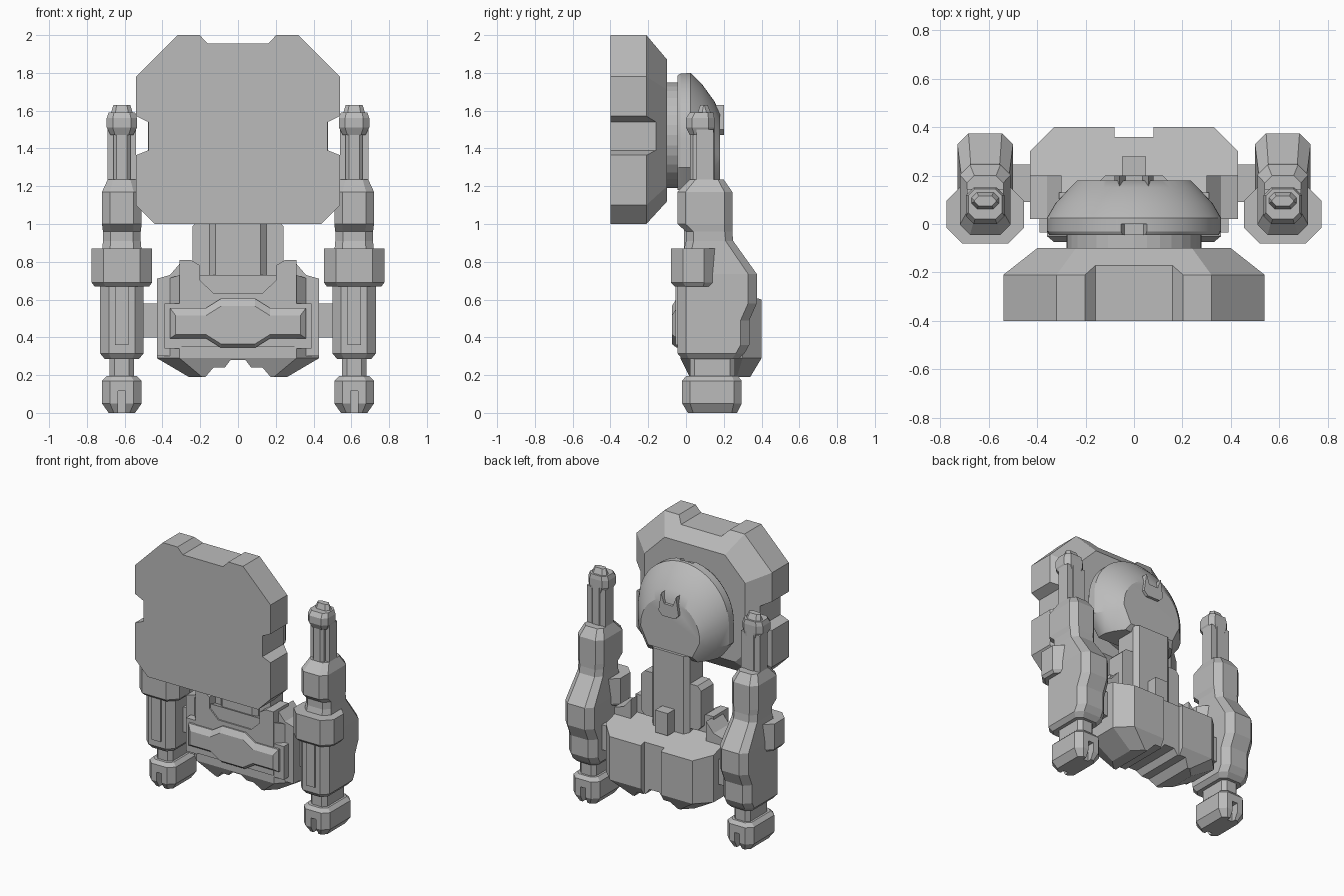
import bpy, bmesh, math

if "Cube" in bpy.data.objects:
    bpy.data.objects.remove(bpy.data.objects["Cube"])

COLOUR = (0.5, 0.5, 0.5, 1)
grey = bpy.data.materials.new("plain grey")
grey.use_nodes = True
grey.diffuse_color = COLOUR
grey.node_tree.nodes["Principled BSDF"].inputs["Base Color"].default_value = COLOUR

ARM_X = 0.615       # centre line of each arm
ARM_HALF = 0.115    # half width of the arm casing
ARM_FRONT = -0.045


def loft(name, rings, mirror=False):
    """Skin a list of equal-length point rings and cap both ends."""
    bm = bmesh.new()
    loops = [[bm.verts.new(point) for point in ring] for ring in rings]
    count = len(loops[0])
    for lower, upper in zip(loops, loops[1:]):
        for i in range(count):
            j = (i + 1) % count
            bm.faces.new((lower[i], lower[j], upper[j], upper[i]))
    bm.faces.new(reversed(loops[0]))
    bm.faces.new(loops[-1])
    bmesh.ops.recalc_face_normals(bm, faces=bm.faces)
    mesh = bpy.data.meshes.new(name)
    bm.to_mesh(mesh)
    bm.free()
    mesh.materials.append(grey)
    part = bpy.data.objects.new(name, mesh)
    bpy.context.collection.objects.link(part)
    if mirror:
        mirror_x(part)
    return part


def mirror_x(part):
    part.modifiers.new("Mirror", 'MIRROR').use_mirror_merge = False


def symmetric(half_outline):
    return half_outline + [(-x, v) for x, v in reversed(half_outline)]


def chamfered(half, low, high, low_corner, high_corner=None, centre=0):
    """Rectangle outline with cut corners, as pairs of x and the other axis."""
    high_corner = low_corner if high_corner is None else high_corner
    outline = symmetric([(half - low_corner, low), (half, low + low_corner),
                         (half, high - high_corner), (half - high_corner, high)])
    return [(centre + x, v) for x, v in outline]


def upright(outline, y):
    return [(x, y, z) for x, z in outline]


def level(outline, z):
    return [(x, y, z) for x, y in outline]


def prism(name, outline, front, back, mirror=False):
    return loft(name, [upright(outline, front), upright(outline, back)], mirror)


def box(name, left, right, front, back, bottom, top, mirror=False):
    corners = [(left, bottom), (right, bottom), (right, top), (left, top)]
    return prism(name, corners, front, back, mirror)


def arm_ring(z, half, front, back):
    """Horizontal section of an arm part, its corners cut in proportion."""
    return level(chamfered(half, front, back, half * 0.4, centre=ARM_X), z)


def cut(part, cutter):
    modifier = part.modifiers.new("Cut", 'BOOLEAN')
    modifier.object = cutter
    modifier.solver = 'EXACT'
    cutter.hide_render = True
    depsgraph = bpy.context.evaluated_depsgraph_get()
    part.data = bpy.data.meshes.new_from_object(part.evaluated_get(depsgraph))
    part.modifiers.clear()
    bpy.data.objects.remove(cutter)


# Large face plate, tapered behind and notched on the top and sides
front_outline = chamfered(half=0.54, low=1, high=2, low_corner=0.1, high_corner=0.22)
back_outline = chamfered(half=0.4, low=1.12, high=1.87, low_corner=0.08, high_corner=0.16)
plate = loft("face_plate", [upright(front_outline, -0.4), upright(front_outline, -0.21),
                            upright(back_outline, -0.1)])
cut(plate, prism("top_notch", symmetric([(0.16, 1.955), (0.25, 2.05)]), -0.5, 0))
for side in (-1, 1):
    notch = [(side * x, z) for x, z in ((0.475, 1.39), (0.6, 1.34), (0.6, 1.6), (0.475, 1.54))]
    cut(plate, prism("side_notch", notch, -0.5, -0.16))

# Round joint between plate and head
STEPS = 32
turns = [math.tau * step / STEPS for step in range(STEPS)]
prism("plate_joint", [(0.28 * math.cos(t), 1.47 + 0.28 * math.sin(t)) for t in turns],
      front=-0.11, back=-0.03)


# Arched head shell, shrinking towards a flat back
def arch(y, radius, top, bottom=1.18):
    angles = [math.pi * step / STEPS for step in range(STEPS + 1)]
    curve = [(radius * math.cos(a), top - radius + radius * math.sin(a)) for a in angles]
    jaw, chin = bottom + 0.12, radius * 0.75
    return upright(curve + [(-radius, jaw), (-chin, bottom), (chin, bottom), (radius, jaw)], y)


head = loft("head_shell", [
    arch(y=ARM_FRONT, radius=0.35, top=1.79),
    arch(y=-0.03, radius=0.36, top=1.8),
    arch(y=0.025, radius=0.36, top=1.8),
    arch(y=0.085, radius=0.325, top=1.74),
    arch(y=0.15, radius=0.265, top=1.65),
    arch(y=0.18, radius=0.235, top=1.59, bottom=1.22)])
cut(head, prism("brow_notch", symmetric([(0.04, 1.77), (0.08, 1.85)]), -0.1, 0))
bpy.ops.object.select_all(action='DESELECT')
head.select_set(True)
bpy.context.view_layer.objects.active = head
bpy.ops.object.shade_smooth_by_angle(angle=math.radians(28))
prism("head_crest", symmetric([(0.035, 1.56), (0.06, 1.63), (0.08, 1.5), (0.05, 1.47)]),
      front=0.1, back=0.2)

# Neck column with blocks at its sides and back
column = chamfered(half=0.15, low=-0.01, high=0.2, low_corner=0.03)
loft("neck_column", [level(column, 0.6), level(column, 1.22)])
prism("neck_side_block", chamfered(half=0.24, low=0.7, high=1.02, low_corner=0.03),
      front=0.03, back=0.17)
box("neck_back_block", left=-0.05, right=0.05, front=0.17, back=0.28, bottom=0.66, top=0.82)

# Torso with a sloping top, a tapered underside, a back notch and an arch below
foot = chamfered(half=0.43, low=-0.03, high=0.4, low_corner=0.12, high_corner=0.1)
sole = chamfered(half=0.26, low=0.02, high=0.34, low_corner=0.07)
torso = loft("torso", [
    level(sole, 0.19), level(foot, 0.29), level(foot, 0.59),
    [(x, y, 0.6 + 0.3 * (0.4 - y)) for x, y in foot]])
cut(torso, prism("back_notch", symmetric([(0.08, 0), (0.08, 1)]), front=0.36, back=0.5))
cut(torso, prism("under_arch", symmetric([(0.04, 0.28), (0.07, 0.24), (0.13, 0.24), (0.19, 0.17)]),
                 front=-0.2, back=0.6))

# Chest collar, open in the middle, with a shoulder at each side
prism("chest_collar", symmetric([(0.13, 0.635), (0.2, 0.7), (0.2, 0.78), (0.25, 0.81),
                                 (0.31, 0.81), (0.31, 0.35)]), front=-0.04, back=0.13)
prism("chest_shoulder", [(0.3, 0.8), (0.36, 0.73), (0.43, 0.71), (0.43, 0.3), (0.3, 0.3)],
      front=0.02, back=0.2, mirror=True)


# Raised belt with a bulge in the middle
def belt_outline(reach, band, bulge, middle):
    upper = [(0.04, bulge), (0.09, bulge), (0.17, band), (reach, band)]
    lower = [(x, -v) for x, v in reversed(upper)]
    return [(x, middle + v) for x, v in symmetric(upper + lower)]


rim = belt_outline(reach=0.36, band=0.08, bulge=0.13, middle=0.475)
loft("belt", [upright(rim, 0.03), upright(rim, -0.05),
              upright(belt_outline(reach=0.33, band=0.05, bulge=0.1, middle=0.465), -0.075)])
box("belt_frame", left=0.3, right=0.39, front=-0.035, back=0.08, bottom=0.34, top=0.58, mirror=True)
box("arm_axle", left=0.4, right=0.53, front=0.09, back=0.245, bottom=0.4, top=0.58, mirror=True)

# Arm casing, kinked along its back edge and narrowed above the cuff
loft("arm_casing", [
    arm_ring(z=0.285, half=0.09, front=-0.02, back=0.28),
    arm_ring(z=0.315, half=ARM_HALF, front=ARM_FRONT, back=0.31),
    arm_ring(z=0.36, half=ARM_HALF, front=ARM_FRONT, back=0.335),
    arm_ring(z=0.49, half=ARM_HALF, front=ARM_FRONT, back=0.335),
    arm_ring(z=0.58, half=ARM_HALF, front=ARM_FRONT, back=0.375),
    arm_ring(z=0.735, half=ARM_HALF, front=ARM_FRONT, back=0.375),
    arm_ring(z=0.91, half=0.1, front=0, back=0.25),
    arm_ring(z=0.96, half=0.1, front=0, back=0.245),
    arm_ring(z=1, half=0.105, front=ARM_FRONT, back=0.245),
    arm_ring(z=1.17, half=0.105, front=ARM_FRONT, back=0.245),
    arm_ring(z=1.235, half=0.075, front=0.02, back=0.2)], mirror=True)
box("arm_front_rib", left=ARM_X - 0.035, right=ARM_X + 0.035, front=-0.055, back=0.05,
    bottom=0.36, top=0.68, mirror=True)

# Octagonal cuff around the elbow
loft("arm_cuff", [arm_ring(z=0.67, half=0.145, front=-0.06, back=0.15),
                  arm_ring(z=0.69, half=0.16, front=-0.08, back=0.16),
                  arm_ring(z=0.87, half=0.16, front=-0.08, back=0.16)], mirror=True)

# Wrist and slotted fist
loft("wrist", [arm_ring(z, half=0.065, front=0.02, back=0.26) for z in (0.17, 0.31)], mirror=True)
fist = loft("fist", [arm_ring(z=0, half=0.07, front=0.01, back=0.27),
                     arm_ring(z=0.05, half=0.105, front=-0.02, back=0.295),
                     arm_ring(z=0.17, half=0.105, front=-0.02, back=0.295),
                     arm_ring(z=0.195, half=0.08, front=0, back=0.275)])
for front, back in ((-0.1, 0.04), (0.24, 0.4)):
    cut(fist, box("fist_slot", ARM_X - 0.02, ARM_X + 0.02, front, back, bottom=-0.05, top=0.115))
mirror_x(fist)

# Upright rod with a block head and tip above each arm
loft("rod_shaft", [arm_ring(z, half=0.045, front=0.02, back=0.15) for z in (1.2, 1.52)], mirror=True)
box("rod_back", left=ARM_X - 0.075, right=ARM_X + 0.075, front=0.055, back=0.145,
    bottom=1.2, top=1.5, mirror=True)
loft("rod_head", [arm_ring(z=1.47, half=0.06, front=0.02, back=0.145),
                  arm_ring(z=1.51, half=0.08, front=0, back=0.15),
                  arm_ring(z=1.56, half=0.08, front=0, back=0.15),
                  arm_ring(z=1.59, half=0.07, front=0.02, back=0.145)], mirror=True)
loft("rod_tip", [arm_ring(z=1.58, half=0.06, front=0.06, back=0.135),
                 arm_ring(z=1.63, half=0.045, front=0.075, back=0.115)], mirror=True)
